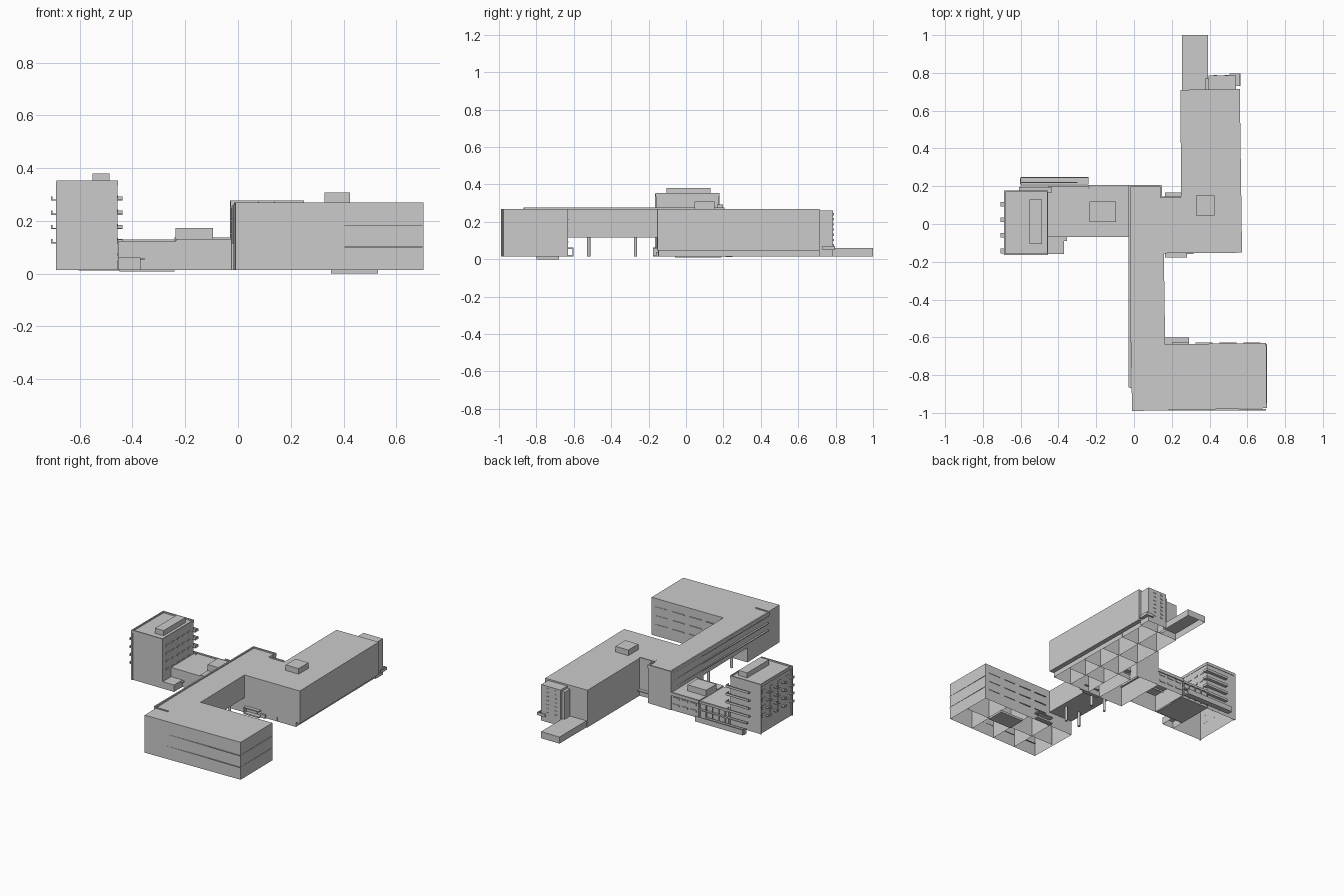
import bpy, bmesh, math

G = 0.015   # ground level of the walls
H = 0.27    # main roof level


def finish(name, bm):
    me = bpy.data.meshes.new(name)
    bm.to_mesh(me)
    bm.free()
    ob = bpy.data.objects.new(name, me)
    bpy.context.collection.objects.link(ob)
    return ob


def shell(name, pts, z0, z1, bottom=False):
    """Extruded footprint with a roof; open below unless bottom is set."""
    bm = bmesh.new()
    lo = [bm.verts.new((x, y, z0)) for x, y in pts]
    hi = [bm.verts.new((x, y, z1)) for x, y in pts]
    n = len(pts)
    for i in range(n):
        j = (i + 1) % n
        bm.faces.new((lo[i], lo[j], hi[j], hi[i]))
    bm.faces.new(hi)
    if bottom:
        bm.faces.new(lo[::-1])
    return finish(name, bm)


def rect(x0, x1, y0, y1):
    return [(x0, y0), (x1, y0), (x1, y1), (x0, y1)]


def boxes(name, items):
    """Many axis-aligned boxes (x0, x1, y0, y1, z0, z1) in one object."""
    bm = bmesh.new()
    for x0, x1, y0, y1, z0, z1 in items:
        r = bmesh.ops.create_cube(bm, size=1)
        bmesh.ops.scale(bm, vec=(x1 - x0, y1 - y0, z1 - z0), verts=r['verts'])
        bmesh.ops.translate(bm, verts=r['verts'],
                            vec=((x0 + x1) / 2, (y0 + y1) / 2, (z0 + z1) / 2))
    return finish(name, bm)


def partitions(name, walls, z0, z1):
    """Single-sided interior walls from plan segments."""
    bm = bmesh.new()
    for x0, y0, x1, y1 in walls:
        bm.faces.new([bm.verts.new(c) for c in
                      ((x0, y0, z0), (x1, y1, z0), (x1, y1, z1), (x0, y0, z1))])
    return finish(name, bm)


def steps(a, b, n):
    return [a + (b - a) * i / (n - 1) for i in range(n)]


# ---- Main linked building ----
shell("south_wing", [(-0.01, -0.99), (0.703, -0.975), (0.70, -0.63),
                     (0.165, -0.637), (-0.017, -0.637)], G, H)
shell("bridge", [(-0.017, -0.637), (0.165, -0.637), (0.158, -0.155), (-0.025, -0.155)],
      0.115, H, bottom=True)
shell("link_core", [(-0.025, -0.155), (0.158, -0.155), (0.145, 0.2), (-0.03, 0.205)], G, H)
shell("east_block_upper", [(0.155, -0.155), (0.572, -0.152), (0.56, 0.715), (0.245, 0.71),
                           (0.25, 0.145), (0.148, 0.14)], 0.05, H)
shell("east_block_base", [(0.155, -0.15), (0.54, -0.147), (0.53, 0.71), (0.247, 0.71),
                          (0.25, 0.143), (0.148, 0.138)], G, 0.05).data
# base is only a ring of walls, so its lid is removed
base = bpy.data.objects["east_block_base"].data
bm = bmesh.new()
bm.from_mesh(base)
bmesh.ops.delete(bm, geom=[f for f in bm.faces if len(f.verts) > 4], context='FACES_ONLY')
bm.to_mesh(base)
bm.free()
shell("east_overhang_soffit", [(0.54, -0.152), (0.572, -0.152), (0.56, 0.715), (0.53, 0.715)],
      0.048, 0.052, bottom=True)
shell("stair_tower", rect(0.395, 0.54, 0.71, 0.787), G, 0.26)
shell("stair_tower_shaft", rect(0.375, 0.40, 0.71, 0.77), G, 0.245)
shell("north_annex", rect(0.253, 0.392, 0.71, 1.0), G, 0.06)
shell("east_roof_plant", rect(0.328, 0.425, 0.045, 0.152), H, 0.308)

# Interior walls seen through the open undersides
partitions("south_wing_partitions",
           [(0.0, -0.81, 0.70, -0.81)] +
           [(x, -0.98, x, -0.637) for x in (0.165, 0.34, 0.52)], G, H)
partitions("east_block_partitions",
           [(0.40, -0.15, 0.40, 0.71), (0.25, -0.15, 0.25, 0.145)] +
           [(0.25, y, 0.535, y) for y in (0.0, 0.145, 0.33, 0.52)], G, H)

# Bridge columns
bm = bmesh.new()
for x in (0.02, 0.125):
    for y in (-0.52, -0.27):
        r = bmesh.ops.create_cone(bm, segments=12, radius1=0.009, radius2=0.009,
                                  depth=0.105, cap_ends=True)
        bmesh.ops.translate(bm, verts=r['verts'], vec=(x, y, 0.0665))
finish("bridge_columns", bm)

# Roof parapets
boxes("roof_parapets", [
    (-0.029, -0.019, -0.865, 0.205, 0.255, 0.278),
    (-0.03, 0.145, 0.197, 0.206, 0.255, 0.278),
    (0.138, 0.147, 0.138, 0.2, 0.26, 0.278),
    (0.145, 0.25, 0.138, 0.146, 0.26, 0.278),
    (-0.019, 0.08, -0.869, -0.862, 0.26, 0.277)])

# Horizontal facade seams and window strips
seams = [(-0.008, 0.70, -0.987, -0.98, z, z + 0.003) for z in (0.10, 0.18)]
seams += [(0.70, 0.704, -0.97, -0.635, z, z + 0.003) for z in (0.10, 0.18)]
seams += [(-0.03, -0.018, -0.85, 0.19, z, z + 0.006) for z in (0.15, 0.2, 0.25)]
seams += [(x, x + 0.09, -0.635, -0.628, z, z + 0.004)
          for x in steps(0.2, 0.58, 4) for z in (0.09, 0.15, 0.21)]
boxes("facade_seams", seams)
boxes("stair_tower_windows", [(x, x + 0.02, 0.785, 0.79, z, z + 0.012)
                              for x in (0.42, 0.48) for z in steps(0.07, 0.235, 7)])

# Entrance canopies, landings and rails
boxes("entrance_canopies", [
    (0.165, 0.28, -0.177, -0.145, 0.055, 0.062), (0.165, 0.17, -0.177, -0.15, G, 0.055),
    (0.165, 0.28, -0.177, -0.15, G, 0.024), (0.28, 0.315, -0.16, -0.15, G, 0.04),
    (0.165, 0.29, -0.637, -0.602, 0.055, 0.062), (0.165, 0.29, -0.63, -0.605, G, 0.022),
    (0.284, 0.29, -0.608, -0.602, G, 0.055),
    (0.163, 0.25, 0.145, 0.167, 0.055, 0.062)])
boxes("stair_tower_balcony", [
    (0.505, 0.563, 0.73, 0.797, 0.05, 0.056), (0.558, 0.563, 0.73, 0.797, 0.056, 0.07),
    (0.505, 0.563, 0.793, 0.797, 0.056, 0.07)])
boxes("foundation_slabs", [(0.352, 0.53, -0.80, -0.68, 0.0, G),
                           (-0.45, -0.24, -0.06, 0.19, 0.009, G)])

# ---- Low middle block ----
shell("middle_block_west", rect(-0.455, -0.235, -0.07, 0.19), G, 0.125)
shell("middle_block_east", rect(-0.235, -0.027, -0.07, 0.2), G, 0.132)
shell("middle_roof_plant", rect(-0.236, -0.095, 0.01, 0.12), 0.12, 0.173)
boxes("middle_block_cornice", [(-0.24, -0.03, 0.197, 0.207, 0.115, 0.137),
                               (-0.455, -0.24, 0.187, 0.2, 0.115, 0.13)])
boxes("middle_block_windows", [(x, x + 0.045, 0.198, 0.204, z, z + 0.012)
                               for x in steps(-0.22, -0.09, 3) for z in (0.05, 0.095)])
shell("front_porch", rect(-0.455, -0.37, -0.16, -0.07), G, 0.062)
boxes("porch_canopy", [(-0.385, -0.355, -0.09, -0.05, 0.052, 0.06)])

# Rear ramp with side walls, and the canopy over it
boxes("rear_ramp", [(-0.60, -0.24, 0.21, 0.245, 0.012, 0.022),
                    (-0.60, -0.24, 0.243, 0.248, 0.012, 0.048),
                    (-0.60, -0.30, 0.218, 0.222, 0.012, 0.048),
                    (-0.604, -0.598, 0.21, 0.24, 0.012, 0.048)])
boxes("rear_canopy", [(-0.60, -0.24, 0.188, 0.205, 0.07, 0.078)] +
      [(x, x + 0.006, 0.197, 0.203, G, 0.115) for x in steps(-0.44, -0.246, 5)])

# ---- Tower ----
shell("tower", rect(-0.683, -0.457, -0.16, 0.175), G, 0.345)
boxes("tower_parapet", [(-0.688, -0.455, -0.163, -0.156, 0.335, 0.354),
                        (-0.688, -0.455, 0.17, 0.178, 0.335, 0.354),
                        (-0.688, -0.68, -0.163, 0.178, 0.335, 0.354),
                        (-0.46, -0.455, -0.163, 0.178, 0.335, 0.354)])
boxes("tower_corner_fins", [(-0.689, -0.68, y, y + 0.008, G, 0.35) for y in (-0.165, 0.17)])
shell("tower_roof_plant", rect(-0.552, -0.487, -0.105, 0.13), 0.345, 0.38)

FLOORS = (0.12, 0.174, 0.228, 0.282)
side, rear, slits = [], [], []
for z in FLOORS:
    # small side balconies: slab, front rail and end rails
    for y in steps(-0.143, 0.105, 4):
        side += [(-0.708, -0.683, y - 0.012, y + 0.012, z - 0.005, z),
                 (-0.708, -0.704, y - 0.012, y + 0.012, z, z + 0.011),
                 (-0.686, -0.682, y + 0.018, y + 0.05, z, z + 0.025)]
    # long rear balconies
    rear += [(-0.61, -0.437, 0.175, 0.197, z - 0.005, z),
             (-0.61, -0.437, 0.194, 0.197, z, z + 0.011),
             (-0.44, -0.437, 0.165, 0.197, z - 0.005, z + 0.011),
             (-0.457, -0.437, 0.165, 0.197, z - 0.005, z)]
    # window slits on the inner face
    slits += [(-0.458, -0.454, y, y + 0.03, z + 0.005, z + 0.015)
              for y in steps(-0.12, 0.11, 5)]
boxes("tower_side_balconies", side)
boxes("tower_rear_balconies", rear)
boxes("tower_window_slits", slits)
